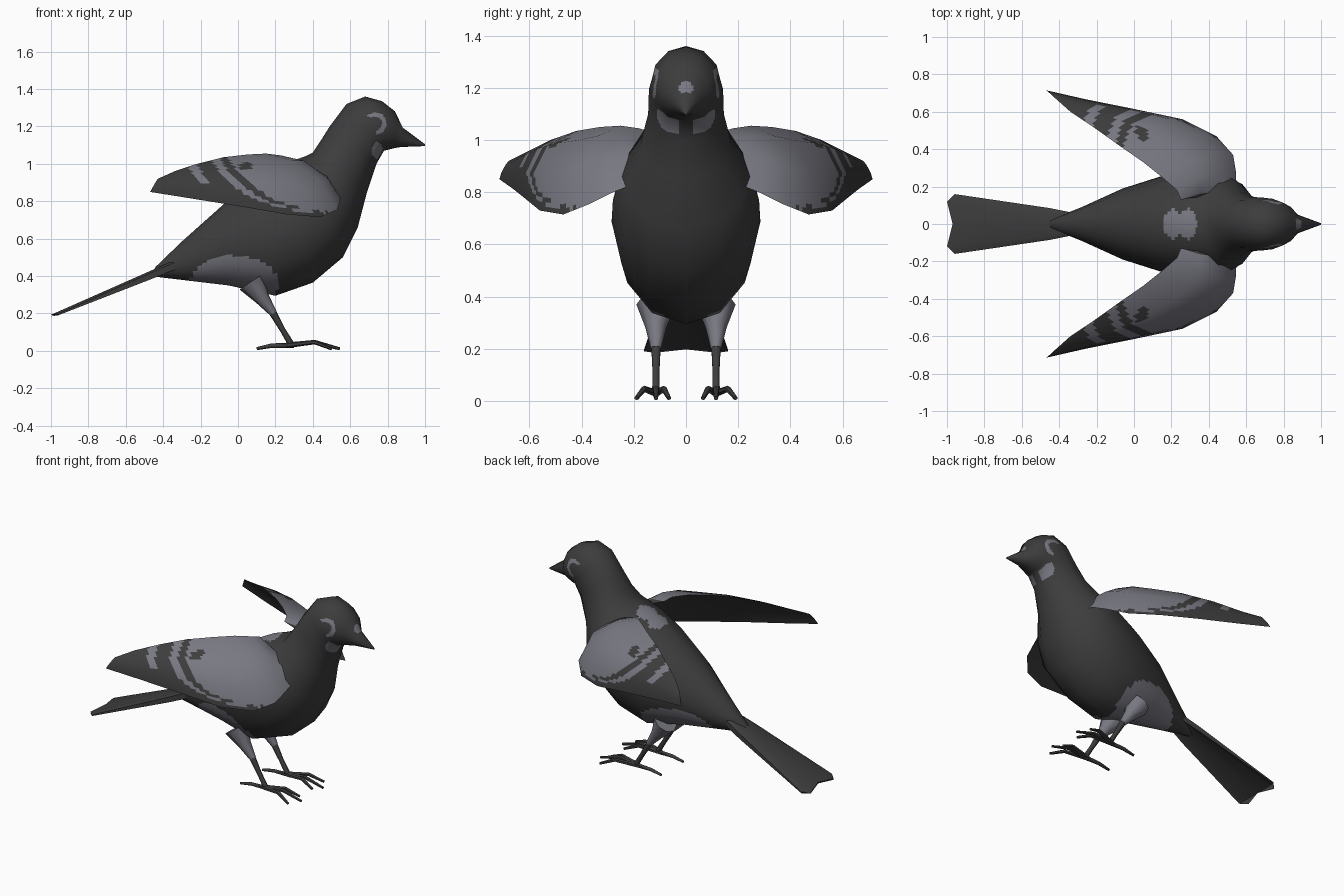
import bpy, bmesh, math
from mathutils import Vector

if "Cube" in bpy.data.objects:
    bpy.data.objects.remove(bpy.data.objects["Cube"])


def material(name, rgb):
    m = bpy.data.materials.new(name)
    m.diffuse_color = (*rgb, 1)
    m.use_nodes = True
    m.node_tree.nodes["Principled BSDF"].inputs["Base Color"].default_value = m.diffuse_color
    return m


DARK = material("charcoal feathers", (0.046, 0.046, 0.046))
GREY = material("slate grey feathers", (0.19, 0.19, 0.225))


def fill_rings(bm, rings):
    """Skin closed rings of points and cap both ends."""
    loops = [[bm.verts.new(p) for p in r] for r in rings]
    n = len(loops[0])
    for a, b in zip(loops, loops[1:]):
        for i in range(n):
            bm.faces.new((a[i], a[(i + 1) % n], b[(i + 1) % n], b[i]))
    bm.faces.new(loops[0])
    bm.faces.new(loops[-1])


def finish(name, bm, angle=50, mats=(DARK,)):
    bmesh.ops.recalc_face_normals(bm, faces=bm.faces)
    me = bpy.data.meshes.new(name)
    bm.to_mesh(me)
    bm.free()
    for m in mats:
        me.materials.append(m)
    for p in me.polygons:
        p.use_smooth = True
    me.set_sharp_from_angle(angle=math.radians(angle))
    ob = bpy.data.objects.new(name, me)
    bpy.context.collection.objects.link(ob)
    return ob


def paint(ob, rule, levels=3):
    """Split faces finely, keeping the coarse shape and shading, then colour by rule."""
    me = ob.data
    me.normals_split_custom_set([n.vector.copy() for n in me.corner_normals])
    mod = ob.modifiers.new("split", 'SUBSURF')
    mod.subdivision_type = 'SIMPLE'
    mod.levels = mod.render_levels = levels
    mod.use_custom_normals = True
    dg = bpy.context.evaluated_depsgraph_get()
    fine = bpy.data.meshes.new_from_object(ob.evaluated_get(dg))
    ob.modifiers.clear()
    ob.data = fine
    for p in fine.polygons:
        p.material_index = 1 if rule(p.center, p.normal) else 0


def oval(x, z, cx, cz, rx, rz):
    return ((x - cx) / rx) ** 2 + ((z - cz) / rz) ** 2


# Body, neck, head and beak: top x, z, bottom x, z, half width
SECTIONS = [
    (-.44, .45, -.47, .40, .02), (-.30, .585, -.26, .375, .09),
    (-.07, .79, -.05, .35, .19), (.12, .93, .20, .295, .26),
    (.27, 1.01, .40, .365, .285), (.36, 1.04, .56, .50, .28),
    (.40, 1.06, .64, .66, .245), (.44, 1.12, .69, .85, .175),
    (.49, 1.20, .74, 1.00, .145), (.58, 1.32, .78, 1.07, .142),
    (.68, 1.36, .80, 1.075, .135), (.77, 1.335, .82, 1.08, .115),
    (.84, 1.28, .84, 1.085, .09), (.88, 1.195, .87, 1.09, .05),
    (1.0, 1.105, 1.0, 1.095, .004)]
bm = bmesh.new()
rings = []
for tx, tz, bx, bz, w in SECTIONS:
    top, bot = Vector((tx, 0, tz)), Vector((bx, 0, bz))
    mid = (top + bot) / 2
    rings.append([mid + (top - mid) * math.cos(a) + Vector((0, w * math.sin(a), 0))
                  for a in (math.tau * i / 12 for i in range(12))])
fill_rings(bm, rings)
body = finish("body", bm, 60, (DARK, GREY))


def body_rule(c, n):
    x, y, z = c.x, abs(c.y), c.z
    belly = oval(x, z, -.02, .36, .235, .15) < 1
    back = z > .8 and (oval(x, y, .21, 0, .05, .08) < 1 or oval(x, y, .29, 0, .045, .08) < 1)
    d = math.hypot(x - .735, z - 1.215)
    eye = y > .05 and .035 < d < .06 and (x > .74 or z > 1.25)
    cheek = y > .03 and oval(x, z, .745, 1.07, .03, .045) < 1
    nostril = x > .85 and oval(y, z, 0, 1.2, .03, .022) < 1
    return belly or back or eye or cheek or nostril


paint(body, body_rule)

# Wings: leading edge point, trailing edge point, bulge
WING = [
    ((.55, .15, .85), (.25, .13, 1.03), .05),
    ((.545, .28, .80), (.23, .18, 1.045), .08),
    ((.53, .37, .755), (.15, .25, 1.055), .09),
    ((.44, .47, .715), (.05, .33, 1.05), .085),
    ((.26, .56, .73), (-.08, .42, 1.035), .075),
    ((0, .615, .775), (-.22, .52, 1.0), .055),
    ((-.25, .665, .815), (-.34, .60, .96), .03),
    ((-.47, .715, .85), (-.43, .68, .92), .005)]
OUT = Vector((.36, .63, .68))


def wing_rule(c, n):
    if n.dot(Vector((OUT.x, math.copysign(OUT.y, c.y), OUT.z))) < .1 or c.z < .722:
        return False
    # u follows the scalloped feather rows
    u = c.x + .2 * math.log((c.z - .72) / .28)
    main = u > -.03 and oval(c.x, c.z, .04, .99, .03, .022) > 1
    return main or -.13 < u < -.08 or (-.28 < u < -.225 and c.z > .895)


for side, label in ((1, "left_wing"), (-1, "right_wing")):
    bm = bmesh.new()
    rings = []
    for lead, trail, b in WING:
        L, T = Vector(lead), Vector(trail)
        ring = [L, L.lerp(T, .3) + OUT * b * .95, L.lerp(T, .7) + OUT * b * .85, T,
                L.lerp(T, .7) + OUT * b * .3, L.lerp(T, .3) + OUT * b * .3]
        rings.append([(p.x, p.y * side, p.z) for p in ring])
    fill_rings(bm, rings)
    paint(finish(label, bm, 50, (DARK, GREY)), wing_rule)

# Tail: tapering fan with a notched end
bm = bmesh.new()
rings = []
for xs, w, t in (((-.30,) * 3, .055, .04), ((-.45,) * 3, .085, .035),
                 ((-.96, -1.0, -.97), .16, .008)):
    ring = []
    for low in (0, 1):
        row = []
        for k in (-2, -1, 0, 1, 2):
            x = xs[2 - abs(k)] if abs(k) != 1 else xs[1]
            x = xs[0] if abs(k) == 2 else x
            z = .445 + (x + .43) * .442 - (.012 if abs(k) == 2 else 0)
            row.append((x, w * k / 2 * (1.5 if abs(k) == 1 else 1), z - t * low))
        ring += row[::-1] if low else row
    rings.append(ring)
fill_rings(bm, rings)
finish("tail", bm, 30)


def tube(bm, pts, radii, sides=6):
    pts = [Vector(p) for p in pts]
    rings = []
    for i, (p, r) in enumerate(zip(pts, radii)):
        d = (pts[min(i + 1, len(pts) - 1)] - pts[max(i - 1, 0)]).normalized()
        u = d.cross(Vector((0, 1, 0))).normalized()
        v = d.cross(u)
        rings.append([p + (u * math.cos(a) + v * math.sin(a)) * r
                      for a in (math.tau * k / sides for k in range(sides))])
    fill_rings(bm, rings)


# Legs and feet
for side, label in ((1, "left"), (-1, "right")):
    y = .115 * side
    bm = bmesh.new()
    tube(bm, [(.07, y, .37), (.13, y, .28), (.19, y, .20)], (.075, .04, .02), 8)
    finish(label + "_thigh", bm, 60, (GREY,))
    bm = bmesh.new()
    tube(bm, [(.18, y, .215), (.24, y, .11), (.285, y, .035)], (.021, .015, .017))
    for ex, dy in ((.545, 0), (.50, .075), (.50, -.05)):
        tube(bm, [(.26, y, .03), (.41, y + dy * .6 * side, .047), (ex, y + dy * side, .011)],
             (.015, .012, .008))
    tube(bm, [(.30, y, .03), (.18, y, .028), (.10, y, .012)], (.015, .012, .008))
    finish(label + "_foot", bm, 60)
